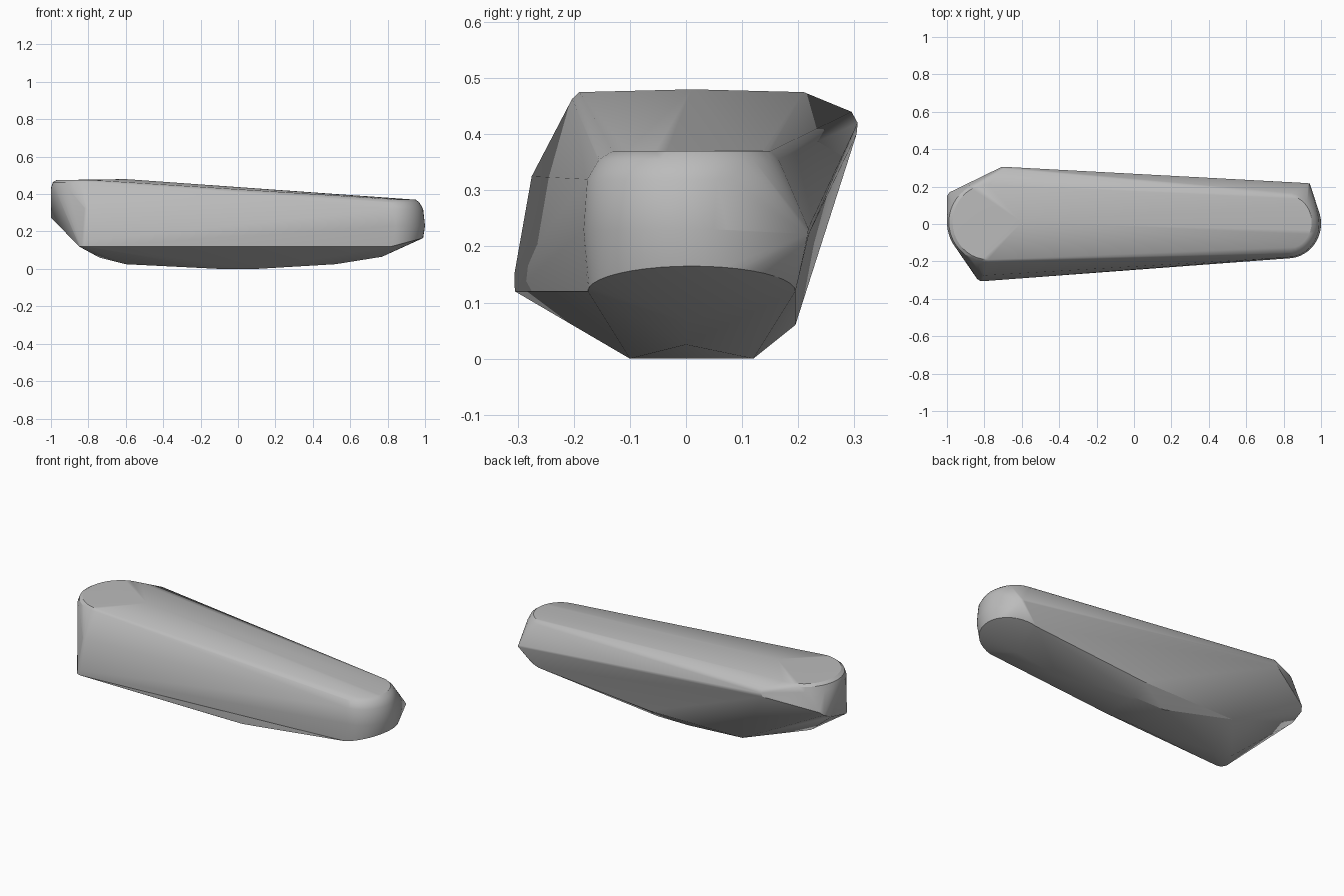
import bpy, bmesh
from math import cos, sin, radians

old = bpy.data.objects.get("Cube")
if old:
    bpy.data.objects.remove(old)


def arc(cx, cy, rx, ry, z, start, end, steps=20, lift=0.0):
    """Rounded end outline; lift raises the outermost tip."""
    pts = []
    for i in range(steps + 1):
        a = radians(start + (end - start) * i / steps)
        pts.append((cx + rx * cos(a), cy + ry * sin(a), z + lift * abs(cos(a))))
    return pts


points = []

# Wide end: rounded top rim and the softened shoulder below it
points += arc(-0.78, 0.01, 0.19, 0.20, 0.475, 90, 270)
points += arc(-0.78, 0.01, 0.21, 0.213, 0.463, 90, 270)
points += arc(-0.78, 0.01, 0.22, 0.222, 0.435, 110, 255)
points += [(-0.6, 0.01, 0.48)]

# Wide end: outer tip, back peak and front corner
points += [(-1, 0.15, 0.31), (-1, 0.08, 0.275), (-0.985, 0.17, 0.33)]
points += [(-0.7, 0.295, 0.44), (-0.7, 0.306, 0.42), (-0.71, 0.304, 0.4)]
points += arc(-0.81, -0.265, 0.04, 0.04, 0.12, 180, 270, 6)
points += arc(-0.81, -0.27, 0.035, 0.036, 0.15, 180, 270, 6)
points += arc(-0.8, -0.245, 0.03, 0.03, 0.325, 180, 270, 6)

# Narrow end: stacked half-round outlines
points += arc(0.82, 0.01, 0.13, 0.142, 0.37, -90, 90)
points += arc(0.82, 0.005, 0.15, 0.162, 0.355, -90, 90)
points += arc(0.82, 0.0, 0.17, 0.178, 0.32, -90, 90)
points += arc(0.82, 0.002, 0.18, 0.186, 0.23, -90, 60)
points += arc(0.82, 0.01, 0.17, 0.185, 0.12, -90, 90, lift=0.045)
points += [(0.93, 0.218, 0.232), (0.94, 0.217, 0.222), (0.92, 0.219, 0.222)]

# Keel along the underside
points += [(0.77, 0.0, 0.065), (0.52, 0.0, 0.025)]
points += [(x, y, 0.0) for x in (-0.1, 0.1) for y in (-0.1, 0.12)]
points += [(-0.6, -0.08, 0.025), (-0.74, -0.1, 0.06), (-0.5, 0.19, 0.06), (0.1, 0.195, 0.06)]

# Stretch one tight skin over the outlines
bm = bmesh.new()
for p in points:
    bm.verts.new(p)
hull = bmesh.ops.convex_hull(bm, input=bm.verts)
spare = {v for v in hull["geom_interior"] + hull["geom_unused"] if isinstance(v, bmesh.types.BMVert)}
bmesh.ops.delete(bm, geom=list(spare), context='VERTS')
bmesh.ops.recalc_face_normals(bm, faces=bm.faces)

mesh = bpy.data.meshes.new("tapered_body")
bm.to_mesh(mesh)
bm.free()
body = bpy.data.objects.new("tapered_body", mesh)
bpy.context.collection.objects.link(body)

# Plain grey finish
grey = bpy.data.materials.new("plain_grey")
grey.use_nodes = True
colour = (0.5, 0.5, 0.5, 1)
grey.diffuse_color = colour
grey.node_tree.nodes["Principled BSDF"].inputs["Base Color"].default_value = colour
mesh.materials.append(grey)

bpy.context.view_layer.objects.active = body
body.select_set(True)
bpy.ops.object.shade_smooth_by_angle(angle=radians(30))
